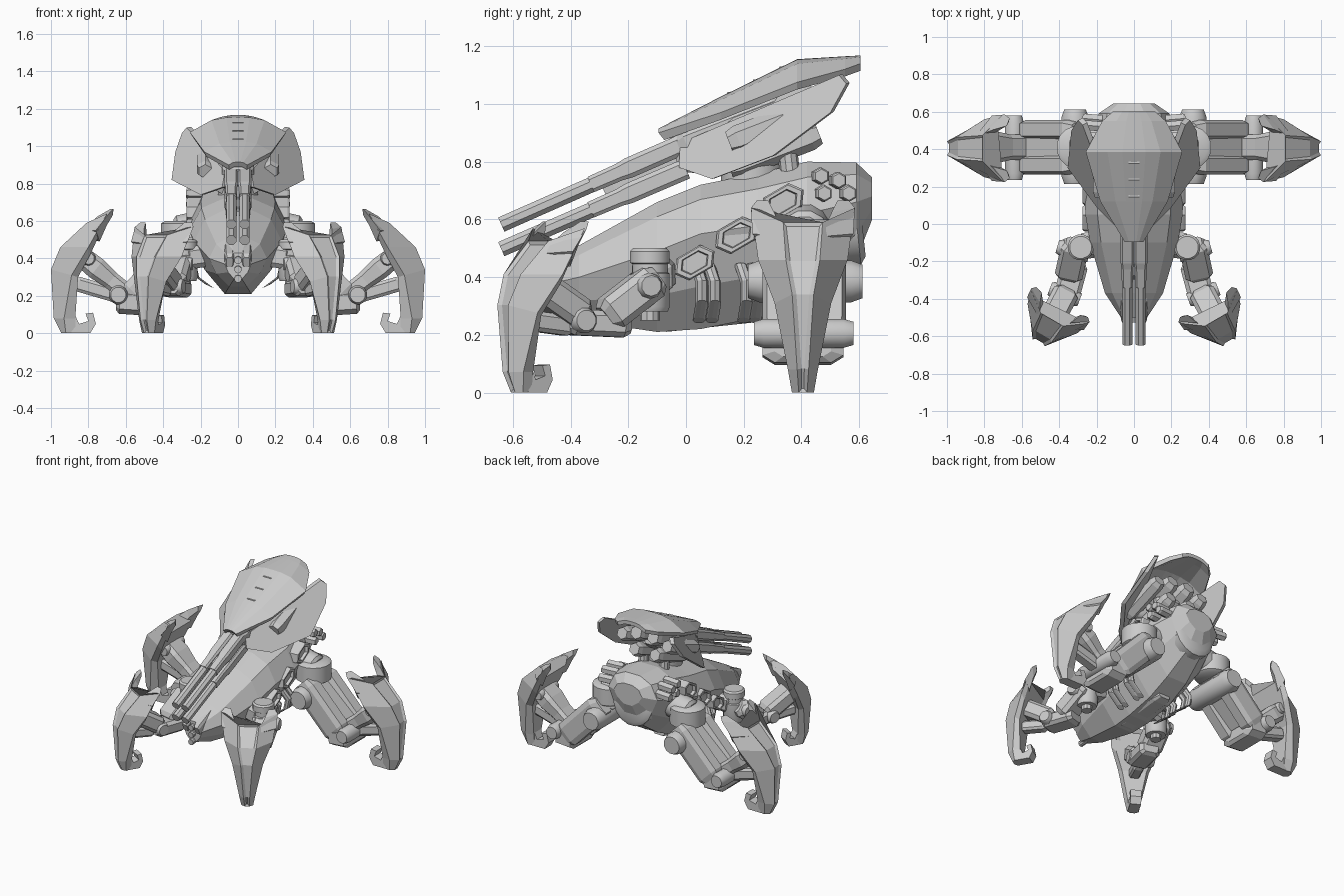
import bpy, bmesh, math
from mathutils import Vector as V

if "Cube" in bpy.data.objects:
    bpy.data.objects.remove(bpy.data.objects["Cube"])

grey = bpy.data.materials.new("plain grey")
grey.diffuse_color = (0.6, 0.6, 0.6, 1)
grey.use_nodes = True
grey.node_tree.nodes["Principled BSDF"].inputs["Base Color"].default_value = grey.diffuse_color


def loft(name, rings, mirror=False, inset=None, smooth=False):
    """Skin closed rings of points, cap both ends, optionally sink one strip."""
    bm = bmesh.new()
    rows = [[bm.verts.new(p) for p in r] for r in rings]
    n, strip = len(rows[0]), []
    for a, b in zip(rows, rows[1:]):
        for i in range(n):
            j = (i + 1) % n
            f = bm.faces.new((a[i], a[j], b[j], b[i]))
            if inset and i == inset[0]:
                strip.append(f)
    bm.faces.new(rows[0][::-1])
    bm.faces.new(rows[-1])
    bmesh.ops.recalc_face_normals(bm, faces=bm.faces)
    if strip:
        bmesh.ops.inset_region(bm, faces=strip, thickness=inset[1], depth=inset[2])
    me = bpy.data.meshes.new(name)
    bm.to_mesh(me)
    bm.free()
    me.materials.append(grey)
    ob = bpy.data.objects.new(name, me)
    bpy.context.collection.objects.link(ob)
    if mirror:
        ob.modifiers.new("mirror", "MIRROR").use_mirror_merge = False
    if smooth:
        bpy.context.view_layer.objects.active = ob
        ob.select_set(True)
        bpy.ops.object.shade_smooth_by_angle(angle=math.radians(35))
        ob.select_set(False)
    return ob


BEVELLED = [(1, .6), (.7, 1), (-.7, 1), (-1, .6), (-1, -.6), (-.7, -1), (.7, -1), (1, -.6)]


def rod(name, p0, p1, w, h=None, n=0, stops=((0, 1), (1, 1)), mirror=True):
    """Bar between two points: n sides if given, else a bevelled box; w, h are half sizes."""
    p0, p1 = V(p0), V(p1)
    h = h or w
    d = (p1 - p0).normalized()
    side = d.cross(V((0, 0, 1)))
    side = side.normalized() if side.length > .01 else V((1, 0, 0))
    up = side.cross(d)
    sec = [(math.cos((i + .5) * math.tau / n), math.sin((i + .5) * math.tau / n))
           for i in range(n)] if n else BEVELLED
    rings = [[p0.lerp(p1, t) + side * a * w * s + up * b * h * s for a, b in sec] for t, s in stops]
    return loft(name, rings, mirror, smooth=n > 8)


ENDS = ((0, .7), (.12, 1), (.88, 1), (1, .7))
CAPPED = ((0, .8), (.1, 1), (.9, 1), (1, .8))

# Hull: y, top, widest height, bottom, half width
rings = []
for y, top, mid, bot, w in ((-.5, .43, .37, .29, .07), (-.37, .51, .40, .25, .155),
                            (-.1, .66, .49, .21, .235), (.05, .72, .55, .22, .26),
                            (.25, .76, .58, .26, .265), (.42, .80, .62, .34, .25),
                            (.59, .797, .66, .46, .19), (.645, .745, .68, .60, .11)):
    half = [(.3 * w, top), (.75 * w, top - .3 * (top - mid)), (w, mid),
            (.75 * w, mid - .55 * (mid - bot)), (.3 * w, bot)]
    rings.append([V((x, y, z)) for x, z in half] + [V((-x, y, z)) for x, z in half[::-1]])
loft("hull", rings)
rod("hull_rear_drum", (0, .42, .57), (0, .61, .59), .15, n=16, stops=CAPPED, mirror=False)
rod("belly_keel", (0, -.12, .235), (0, .3, .28), .06, .03, stops=ENDS, mirror=False)
for i in range(3):
    rod("nose_gun", (0, -.4, .3 + .05 * i), (0, -.525, .29 + .05 * i), .02, n=10, mirror=False)
rod("nose_cheek", (.05, -.35, .46), (.045, -.52, .38), .025, .04, stops=ENDS)

# Hexagonal side ports with sunken centres, and curved ribs below
for y, z, s in ((.03, .45, .08), (.175, .545, .085), (.335, .66, .085)):
    ring = []
    for x, k in ((.16, 1), (.265, 1), (.275, .9), (.275, .68), (.255, .62)):
        pts = []
        for a, b in ((1, 0), (.6, .55), (-.6, .55), (-1, 0), (-.6, -.55), (.6, -.55)):
            a, b = a * s * k, b * s * k
            pts.append(V((x, y + a * .86 - b * .5, z + a * .5 + b * .86)))
        ring.append(pts)
    loft("side_port", ring, True)
for y in (.045, .09, .2, .24):
    path = [V((.21, y - .01, .44)), V((.245, y + .01, .38)), V((.23, y + .01, .31)), V((.15, y, .25))]
    loft("side_rib", [[p + V((.022 * math.cos(a), .022 * math.sin(a), .01 * math.cos(a)))
                       for a in [k * math.tau / 8 for k in range(8)]] for p in path], True)
for y, z in ((.47, .69), (.52, .735), (.555, .69), (.46, .75)):
    rod("rear_canister", (.16, y, z), (.275, y + .01, z), .03, n=6, stops=CAPPED)

# Turret neck and machinery under the hood
rod("turret_neck", (0, .23, .72), (0, .23, .84), .11, n=16, stops=CAPPED, mirror=False)
rod("turret_core", (0, -.04, .82), (0, .37, .98), .085, .085, stops=ENDS, mirror=False)
for x, z, r in ((.065, 1.03, .055), (.175, .995, .05), (.08, .91, .05)):
    rod("turret_rear_pod", (x, .15, z - .13), (x, .46, z - .01), r, n=6, stops=CAPPED)
rod("turret_trunnion", (-.15, .2, .88), (.15, .2, .88), .05, n=12, stops=CAPPED, mirror=False)
rod("rear_strut", (.08, .36, .76), (.08, .34, .93), .035, n=10)

# Hood plate: y, half width, crown height, edge height
rings = []
for y, w, zc, ze in ((-.095, .05, .915, .90), (.12, .18, 1.025, .97), (.385, .258, 1.155, 1.075),
                     (.55, .17, 1.165, 1.12), (.605, .11, 1.168, 1.14)):
    top = [V((w * f, y, zc + (ze - zc) * k)) for f, k in
           ((-1, 1), (-.55, .2), (-.24, .02), (0, 0), (.24, .02), (.55, .2), (1, 1))]
    rings.append(top + [p + V((-p.x * .06, .02 if y < 0 else 0, -.025)) for p in top[::-1]])
loft("turret_hood", rings)
for y, z in ((.15, 1.036), (.24, 1.08), (.33, 1.124)):
    rod("hood_notch", (-.03, y, z), (.03, y, z), .008, .005, mirror=False)

# Side wings of the hood
wing = [V(p) for p in ((.07, -.02, .865), (.275, .53, 1.10), (.30, .555, 1.07), (.335, .5, .97),
                       (.355, .3, .82), (.2, .09, .74), (.085, -.025, .78))]
loft("hood_wing", [[p + V((-.025, .012, .003)) for p in wing], wing], True)

# Four gun barrels in two stacked pairs, with sleeves
for name, z0, z1 in (("upper_barrel", .582, .865), ("lower_barrel", .497, .775)):
    rod(name, (.036, -.64, z0), (.036, 0, z1), .029, .029, n=8)
    rod(name + "_sleeve", (.036, -.33, z0 + (z1 - z0) * .49), (.036, 0, z1), .034, .034,
        stops=((0, .85), (.3, .9), (.4, 1.05), (1, 1.05)))
rod("barrel_bridge", (0, -.28, .69), (0, 0, .82), .025, .06, stops=ENDS, mirror=False)


def foot(name, tip, angle, su, sz):
    """Clawed armoured foot; local u runs outward and ends at 1."""
    d = V((math.cos(angle), math.sin(angle), 0))
    side = V((-d.y, d.x, 0))

    def at(u, v, z):
        return V((tip[0], tip[1], 0)) + d * (u - 1) * su + side * v + V((0, 0, z * sz))

    # outer u,z / edge u,z / inner u,z / half width
    rings = []
    for ou, oz, eu, ez, iu, iz, w in ((.81, .59, .70, .64, .73, .55, .18),
                                      (.95, .46, .80, .46, .79, .42, .155),
                                      (1.0, .34, .89, .31, .855, .30, .098),
                                      (.985, .08, .93, .08, .87, .08, .052),
                                      (.945, 0, .92, 0, .87, 0, .038)):
        c, i = w * .38, w * .8
        rings.append([at(ou, c, oz), at(eu, w, ez), at(iu, i, iz),
                      at(iu, -i, iz), at(eu, -w, ez), at(ou, -c, oz)])
    loft(name + "_shell", rings, True, inset=(5, .015, -.01))
    # Two horns on the upper edge
    for s in (1, -1):
        rings = [[at(u, s * a, z) for u, a, z in sec] for sec in (
            ((.85, .06, .54), (.76, .175, .55), (.74, .13, .49), (.78, .06, .50)),
            ((.75, .10, .625), (.69, .18, .64), (.70, .14, .58), (.73, .09, .58)),
            ((.68, .12, .665), (.665, .16, .665), (.67, .14, .63), (.68, .12, .63)))]
        loft(name + "_horn", rings, True)
    # Hooked claw facing inward
    claw = ((.89, 0), (.79, 0), (.76, .05), (.775, .11), (.815, .105), (.80, .065), (.85, .05), (.89, .14))
    loft(name + "_claw", [[at(u, v, z) for u, z in claw] for v in (-.035, .035)], True)


# Rear legs, reaching straight out to the sides
foot("rear_foot", (1, .405), 0, 1, 1)
rod("rear_hip_mount", (.15, .41, .58), (.33, .41, .54), .09, n=12, stops=CAPPED)
rod("rear_hip_disc", (.30, .41, .46), (.30, .41, .60), .115, n=16, stops=CAPPED)
for y in (.315, .505):
    rod("rear_thigh_beam", (.29, y, .47), (.58, y, .17), .05, .085, stops=ENDS)
rod("rear_thigh_core", (.28, .41, .46), (.57, .41, .19), .09, .06, stops=ENDS)
rod("rear_thigh_axle", (.315, .215, .385), (.315, .612, .385), .075, n=12, stops=CAPPED)
rod("rear_knee_block", (.5, .405, .16), (.65, .405, .17), .14, .065, stops=ENDS)
rod("rear_knee_axle", (.64, .235, .205), (.64, .58, .205), .052, n=12, stops=CAPPED)
rod("rear_shin", (.6, .41, .22), (.86, .41, .43), .085, .06, stops=((0, .8), (.3, .8), (.6, 1), (1, .9)))
rod("rear_shin_piston", (.64, .41, .2), (.88, .41, .27), .04, .04, stops=ENDS)
rod("rear_ankle_axle", (.8, .31, .40), (.8, .51, .40), .04, n=10, stops=CAPPED)

# Front legs, splayed forward
foot("front_foot", (.51, -.635), math.radians(-60), .75, .89)
rod("front_hip_bracket", (.15, -.1, .42), (.28, -.12, .40), .07, .06, stops=ENDS)
rod("front_hip_post", (.285, -.125, .28), (.285, -.125, .50), .07, n=16,
    stops=((0, .9), (.08, 1), (.6, 1), (.62, .88), (.75, .88), (.77, 1), (.95, 1), (1, .85)))
rod("front_hip_pin", (.285, -.125, .25), (.285, -.125, .3), .035, n=10)
rod("front_thigh", (.31, -.1, .40), (.35, -.28, .26), .075, .06, stops=ENDS)
rod("front_thigh_axle", (.24, -.17, .37), (.41, -.12, .37), .045, n=10, stops=CAPPED)
rod("front_knee_block", (.31, -.2, .235), (.37, -.42, .245), .07, .045, stops=ENDS)
rod("front_knee_axle", (.29, -.405, .25), (.45, -.345, .25), .045, n=12, stops=CAPPED)
rod("front_shin", (.36, -.36, .26), (.45, -.53, .38), .07, .055, stops=ENDS)
rod("front_shin_piston", (.38, -.4, .23), (.46, -.55, .25), .035, .035, stops=ENDS)
